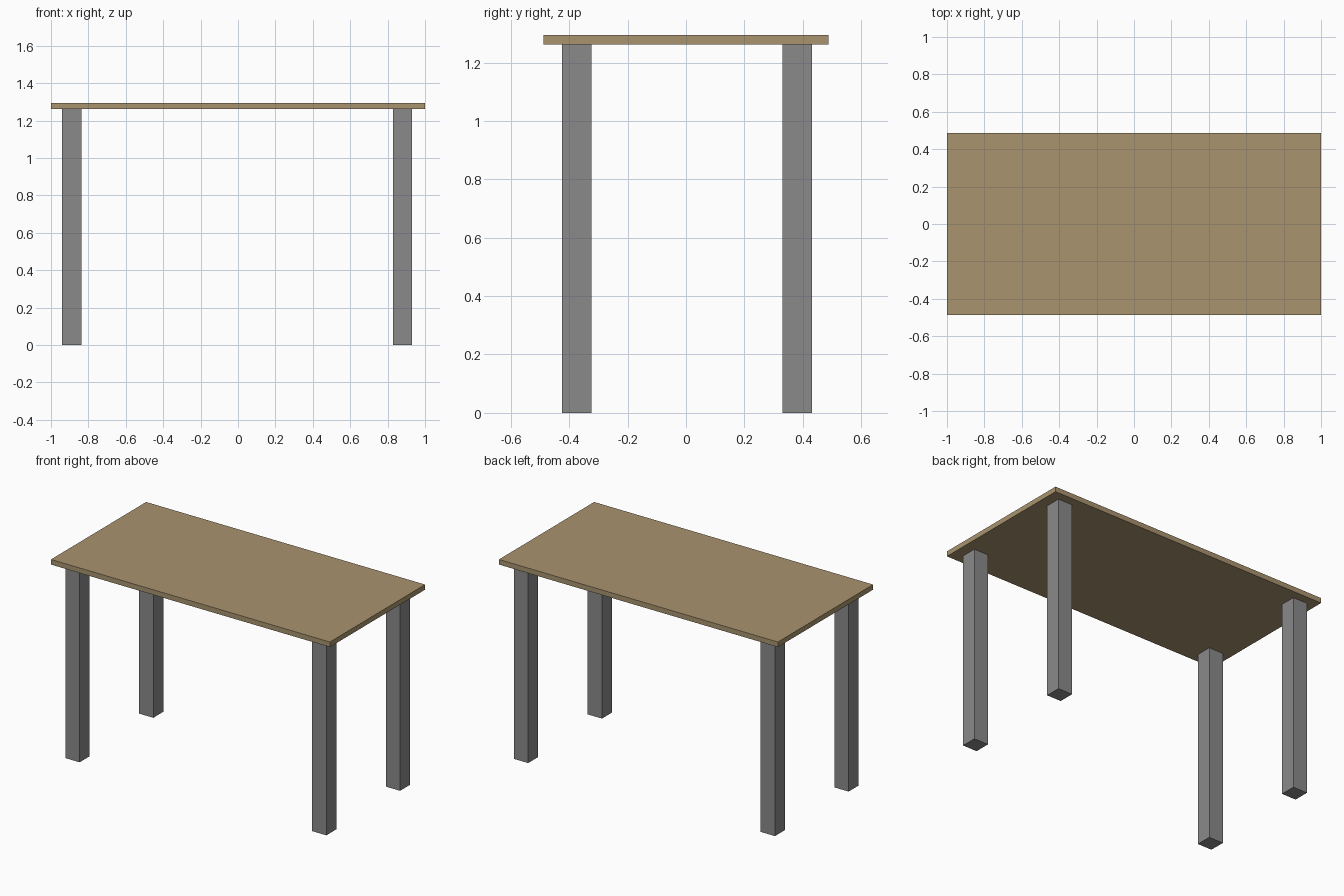
import bpy

if "Cube" in bpy.data.objects:
    bpy.data.objects.remove(bpy.data.objects["Cube"])

TOP_Z, UNDER_Z = 1.295, 1.262   # tabletop upper and lower faces
LEG = 0.102                     # square leg thickness


def material(name, color):
    mat = bpy.data.materials.new(name)
    mat.diffuse_color = (*color, 1)
    mat.use_nodes = True
    mat.node_tree.nodes["Principled BSDF"].inputs["Base Color"].default_value = mat.diffuse_color
    return mat


def box(name, center, size, mat):
    bpy.ops.mesh.primitive_cube_add(size=1, location=center)
    obj = bpy.context.object
    obj.name = name
    obj.scale = size
    bpy.ops.object.transform_apply(location=False, rotation=False, scale=True)
    obj.data.materials.append(mat)
    return obj


wood = material("brown_wood", (0.395, 0.293, 0.158))
metal = material("dark_grey", (0.255, 0.255, 0.255))

# Thin rectangular tabletop
box("tabletop", (0, 0, (TOP_Z + UNDER_Z) / 2), (2.0, 0.975, TOP_Z - UNDER_Z), wood)

# Four square legs, set slightly in from the corners
for side, x in (("left", -0.889), ("right", 0.880)):
    for end, y in (("front", -0.374), ("back", 0.381)):
        box(f"{end}_{side}_leg", (x, y, UNDER_Z / 2), (LEG, LEG, UNDER_Z), metal)
